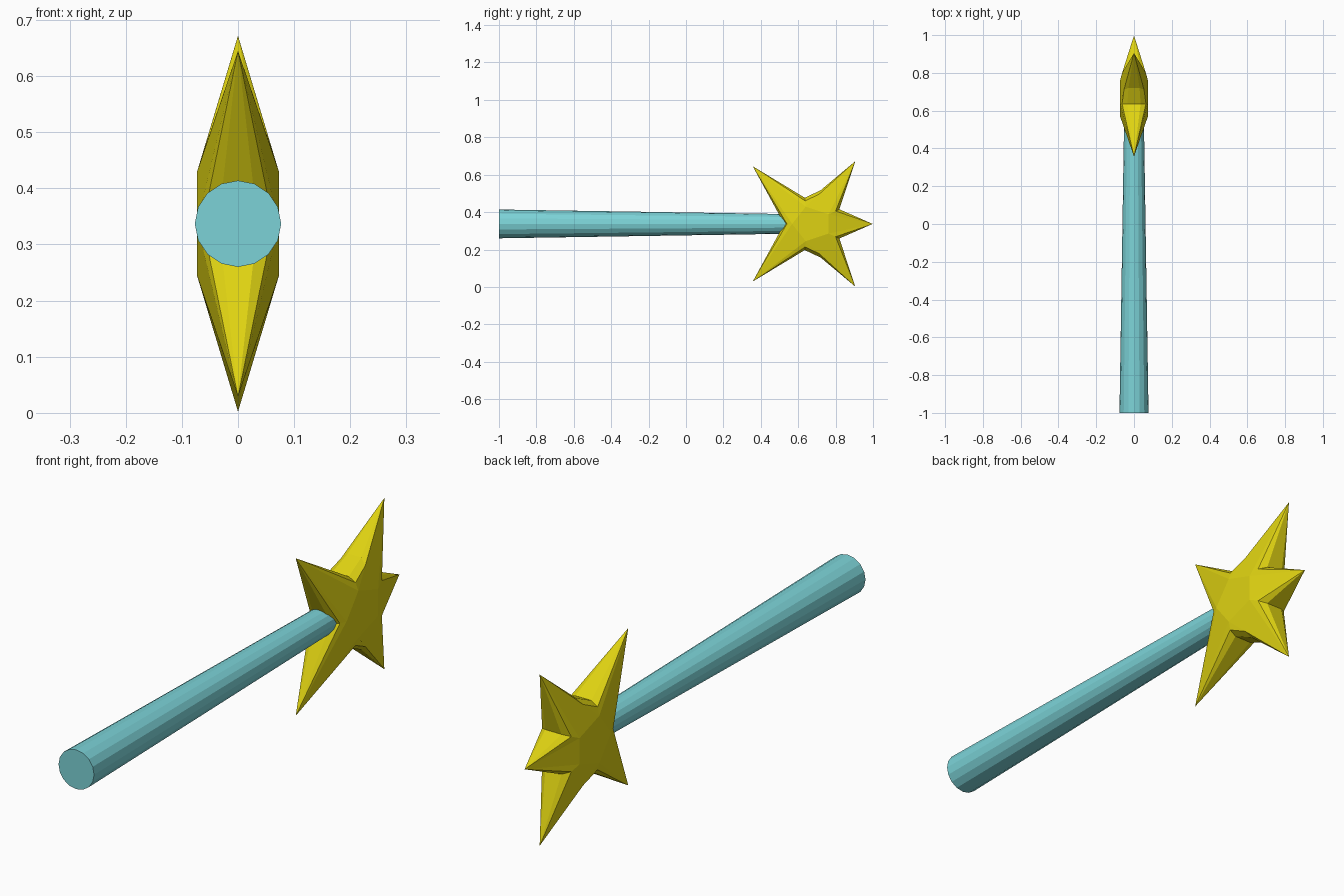
import bpy, bmesh, math
from mathutils import Vector

cube = bpy.data.objects.get("Cube")
if cube:
    bpy.data.objects.remove(cube, do_unlink=True)


def make_material(name, rgb):
    mat = bpy.data.materials.new(name)
    mat.use_nodes = True
    mat.diffuse_color = (*rgb, 1)
    mat.node_tree.nodes["Principled BSDF"].inputs["Base Color"].default_value = (*rgb, 1)
    return mat


def add_object(name, bm, mat):
    bmesh.ops.recalc_face_normals(bm, faces=bm.faces)
    mesh = bpy.data.meshes.new(name)
    bm.to_mesh(mesh)
    bm.free()
    mesh.materials.append(mat)
    obj = bpy.data.objects.new(name, mesh)
    bpy.context.collection.objects.link(obj)
    return obj


teal = make_material("teal", (0.20, 0.65, 0.68))
yellow = make_material("yellow", (0.74, 0.65, 0.006))
MID = 0.337

# Tapered handle, wide at the front and ending inside the star
bpy.ops.mesh.primitive_cone_add(vertices=16, radius1=0.077, radius2=0.052, depth=1.58,
                                location=(0, -0.21, MID), rotation=(-math.pi / 2, 0, 0))
handle = bpy.context.object
handle.name = "handle"
handle.data.materials.append(teal)

# Star outline in y and height above the middle: (kind, y, z), upper half
upper = [("tip", 0.998, 0), ("valley", 0.82, 0.078), ("tip", 0.905, 0.335),
         ("bend", 0.72, 0.180), ("valley", 0.635, 0.140),
         ("tip", 0.357, 0.308), ("valley", 0.525, 0)]
outline = upper + [(k, y, -z) for k, y, z in reversed(upper[1:-1])]

# Rounded cross-section: (half width, scale toward the star's centre)
half = [(0.073, 0.66), (0.063, 0.88), (0.035, 1.0)]
section = [(-x, s) for x, s in half] + [(x, s) for x, s in reversed(half)]
width = {"valley": 1.0, "bend": 0.84}
CENTRE = Vector((0, 0.65, MID))

bm = bmesh.new()
columns = []
for kind, y, z in outline:
    offset = Vector((0, y - CENTRE.y, z))
    if kind == "tip":
        columns.append([bm.verts.new(CENTRE + offset)] * len(section))
    else:
        columns.append([bm.verts.new(CENTRE + offset * s + Vector((x * width[kind], 0, 0)))
                        for x, s in section])

# Outer walls of the spikes
count = len(columns)
for i in range(count):
    a, b = columns[i], columns[(i + 1) % count]
    for j in range(len(section) - 1):
        ring = list(dict.fromkeys((a[j], b[j], b[j + 1], a[j + 1])))
        bm.faces.new(ring)

# Flat sides: a central plate plus one sloped fan per spike
valleys = [i for i, p in enumerate(outline) if p[0] == "valley"]
for side in (0, -1):
    bm.faces.new([columns[i][side] for i in valleys])
    for n, start in enumerate(valleys):
        end = valleys[(n + 1) % len(valleys)]
        run = [start]
        while run[-1] != end:
            run.append((run[-1] + 1) % count)
        tip = next(i for i in run if outline[i][0] == "tip")
        fan = [(a, b) for a, b in zip(run, run[1:]) if tip not in (a, b)]
        for a, b in fan:
            bm.faces.new([columns[i][side] for i in (a, b, tip)])
        bm.faces.new([columns[i][side] for i in (start, tip, end)])
star = add_object("star", bm, yellow)
